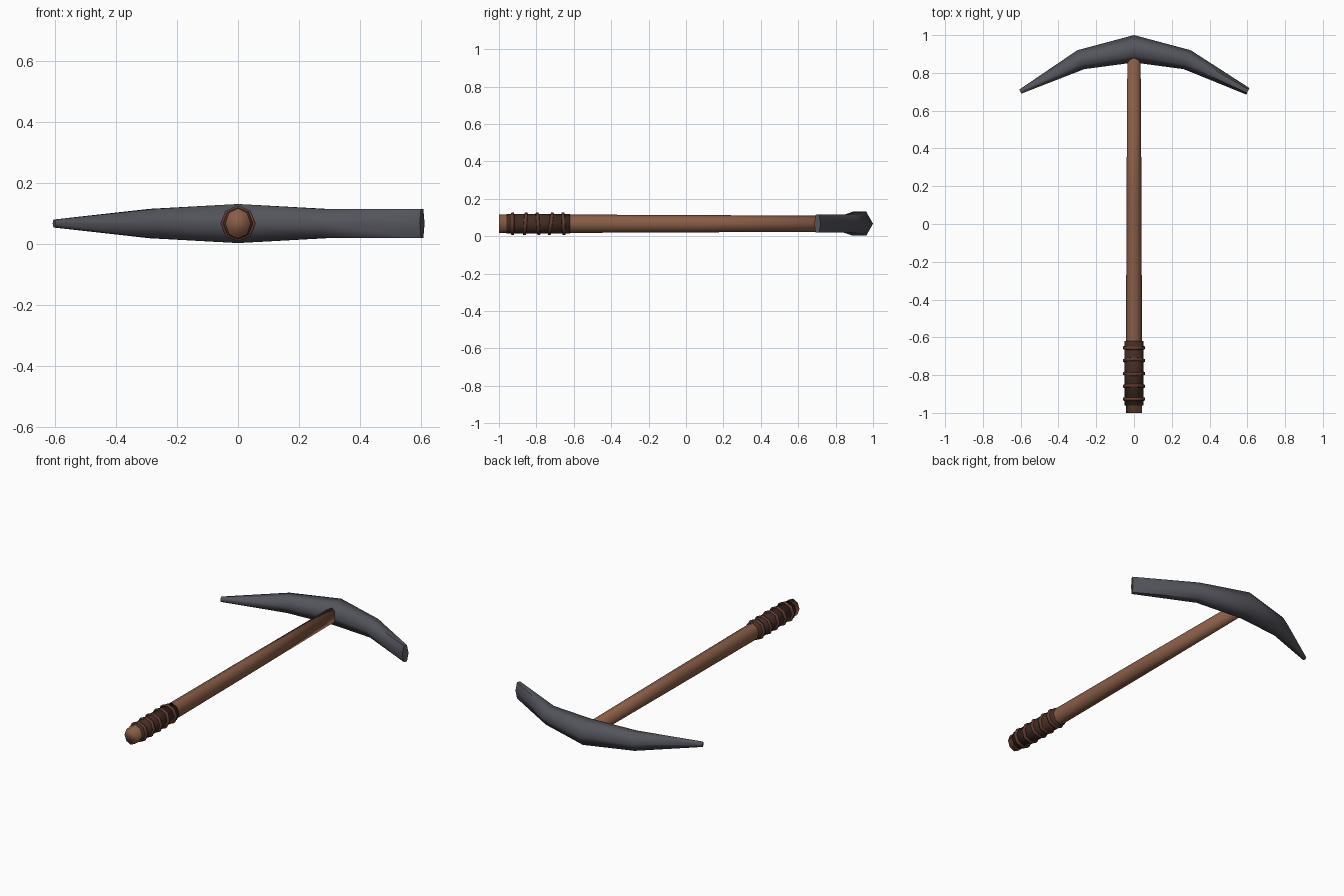
import bpy, math
from mathutils import Vector

if "Cube" in bpy.data.objects:
    bpy.data.objects.remove(bpy.data.objects["Cube"])

ZC = 0.067  # height of the tool's centre plane


def material(name, color):
    m = bpy.data.materials.new(name)
    m.diffuse_color = (*color, 1)
    m.use_nodes = True
    m.node_tree.nodes["Principled BSDF"].inputs["Base Color"].default_value = m.diffuse_color
    return m


wood = material("wood", (0.25, 0.11, 0.064))
steel = material("dark_steel", (0.088, 0.088, 0.108))
leather = material("dark_leather", (0.055, 0.026, 0.017))
cord = material("red_brown_cord", (0.12, 0.043, 0.032))


def loft(name, rings, mat, closed=False):
    """Skin a list of equal-sized vertex rings, capped unless closed in a loop."""
    n, k = len(rings[0]), len(rings)
    verts = [v for r in rings for v in r]
    faces = []
    for i in range(k if closed else k - 1):
        a, b = i * n, ((i + 1) % k) * n
        faces += [(a + j, a + (j + 1) % n, b + (j + 1) % n, b + j) for j in range(n)]
    if not closed:
        faces += [tuple(reversed(range(n))), tuple(range((k - 1) * n, k * n))]
    me = bpy.data.meshes.new(name)
    me.from_pydata(verts, [], faces)
    me.materials.append(mat)
    ob = bpy.data.objects.new(name, me)
    bpy.context.collection.objects.link(ob)
    bpy.context.view_layer.objects.active = ob
    ob.select_set(True)
    bpy.ops.object.mode_set(mode='EDIT')
    bpy.ops.mesh.select_all(action='SELECT')
    bpy.ops.mesh.normals_make_consistent(inside=False)
    bpy.ops.object.mode_set(mode='OBJECT')
    ob.select_set(False)
    me.shade_smooth()
    return ob


def circle_y(y, rx, rz, sides=8, tilt=0.0):
    """Ring around the handle axis, optionally leaning along y."""
    out = []
    for j in range(sides):
        a = math.tau * j / sides
        z = rz * math.sin(a)
        out.append(Vector((rx * math.cos(a), y + tilt * z, ZC + z)))
    return out


# Handle: tapered eight-sided shaft
loft("handle", [circle_y(-1.0, 0.042, 0.050), circle_y(-0.62, 0.042, 0.049),
                circle_y(0.1, 0.040, 0.046), circle_y(0.885, 0.035, 0.042)], wood)

# Grip: leather sleeve near the end
loft("grip_wrap", [circle_y(-0.96, 0.050, 0.053), circle_y(-0.62, 0.050, 0.053)], leather)

# Cord bands around the grip, each leaning a little
for i, tilt in enumerate((0.0, 0.08, -0.08, 0.14, -0.05)):
    y = -0.927 + i * 0.068
    section = [(0.048, -0.010), (0.058, -0.007), (0.058, 0.007), (0.048, 0.010)]
    loft(f"grip_band_{i + 1}",
         [circle_y(y + dy, r, r + 0.001, 8, tilt) for r, dy in section], cord, closed=True)

# Head: hexagonal sections given as outer point, inner point, half height
sections = [((-0.607, 0.712), (-0.597, 0.690), 0.013),
            ((-0.30, 0.920), (-0.263, 0.820), 0.048),
            ((0.0, 1.0), (0.0, 0.855), 0.064),
            ((0.30, 0.920), (0.263, 0.820), 0.048),
            ((0.611, 0.720), (0.595, 0.685), 0.048)]
rings = []
for outer, inner, h in sections:
    o, i = Vector((*outer, ZC)), Vector((*inner, ZC))
    mid, half = (o + i) / 2, (o - i) / 2
    rings.append([mid + half * math.cos(a) + Vector((0, 0, h * math.sin(a) / 0.866))
                  for a in (math.tau * j / 6 for j in range(6))])
head = loft("pick_head", rings, steel)
head.select_set(True)
bpy.ops.object.shade_smooth_by_angle(angle=math.radians(65))
